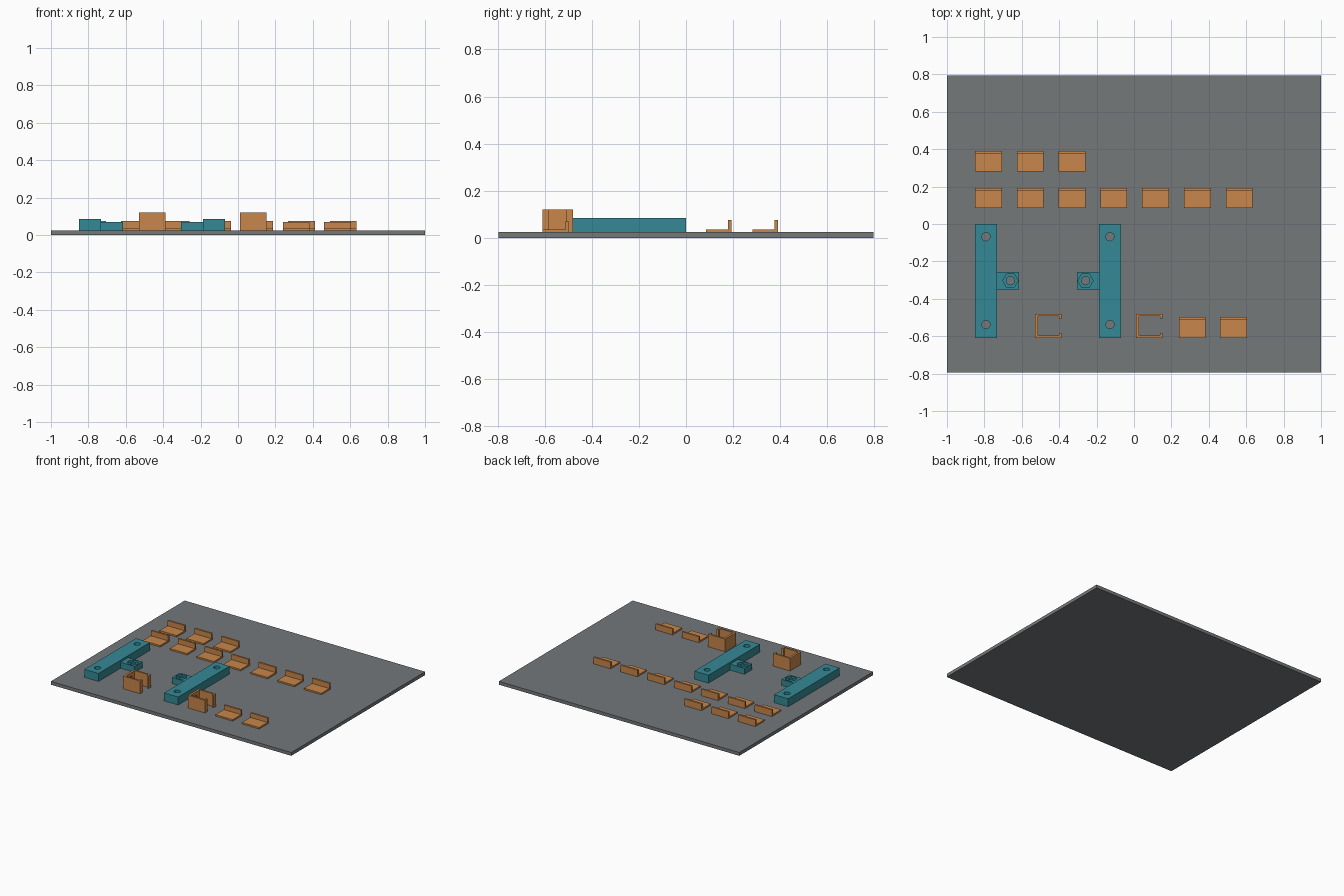
import bpy, bmesh, math
from mathutils import Matrix, Vector

if "Cube" in bpy.data.objects:
    bpy.data.objects.remove(bpy.data.objects["Cube"])


def material(name, rgb):
    m = bpy.data.materials.new(name)
    m.diffuse_color = (*rgb, 1)
    m.use_nodes = True
    m.node_tree.nodes["Principled BSDF"].inputs["Base Color"].default_value = m.diffuse_color
    return m


GREY = material("plate grey", (0.175, 0.188, 0.195))
TEAL = material("teal", (0.034, 0.25, 0.30))
ORANGE = material("orange", (0.58, 0.24, 0.07))
BASE = 0.025  # top of the plate


def finish(name, bm, mat):
    bmesh.ops.recalc_face_normals(bm, faces=bm.faces)
    me = bpy.data.meshes.new(name)
    bm.to_mesh(me)
    bm.free()
    ob = bpy.data.objects.new(name, me)
    bpy.context.collection.objects.link(ob)
    if mat:
        me.materials.append(mat)
    return ob


def prism(name, outline, axes, lo, hi, mat):
    """Extrude a 2D outline along the remaining axis from lo to hi."""
    bm = bmesh.new()
    third = 3 - sum(axes)
    verts = []
    for p in outline:
        v = [0, 0, 0]
        v[axes[0]], v[axes[1]], v[third] = p[0], p[1], lo
        verts.append(bm.verts.new(v))
    face = bm.faces.new(verts)
    new = bmesh.ops.extrude_face_region(bm, geom=[face])["geom"]
    step = Vector((0, 0, 0))
    step[third] = hi - lo
    bmesh.ops.translate(bm, vec=step, verts=[g for g in new if isinstance(g, bmesh.types.BMVert)])
    return finish(name, bm, mat)


def box(name, x0, x1, y0, y1, z0, z1, mat):
    return prism(name, [(x0, y0), (x1, y0), (x1, y1), (x0, y1)], (0, 1), z0, z1, mat)


def cut(ob, center, radius, depth, sides=24, axis="Z"):
    """Drill a round or hexagonal hole, then discard the drill."""
    bm = bmesh.new()
    rot = Matrix.Rotation(math.pi / 2, 4, "Y") if axis == "X" else Matrix.Rotation(math.pi / 2, 4, "Z")
    bmesh.ops.create_cone(bm, cap_ends=True, segments=sides, radius1=radius, radius2=radius,
                          depth=depth, matrix=Matrix.Translation(center) @ rot)
    drill = finish("drill", bm, None)
    drill.hide_render = True
    mod = ob.modifiers.new("hole", "BOOLEAN")
    mod.operation, mod.solver, mod.object = "DIFFERENCE", "EXACT", drill
    bpy.context.view_layer.objects.active = ob
    bpy.ops.object.modifier_apply(modifier=mod.name)
    bpy.data.objects.remove(drill)


# Ground plate
box("base_plate", -1, 1, -0.795, 0.795, 0, BASE, GREY)

# Two drilled bars, each with a side tab holding a hexagonal nut pocket
for side, x0, out in (("left", -0.85, 1), ("right", -0.187, -1)):
    x1 = x0 + 0.117
    bar = box(side + "_bar", x0, x1, -0.61, 0, BASE, 0.085, TEAL)
    for y in (-0.068, -0.538):
        cut(bar, (x0 + 0.0585, y, 0.06), 0.022, 0.2)
    edge = x1 if out > 0 else x0
    a, b = sorted((edge, edge + out * 0.118))
    tab = box(side + "_tab", a, b, -0.35, -0.257, BASE, 0.07, TEAL)
    hub = edge + out * 0.072
    cut(tab, (hub, -0.303, 0.06), 0.022, 0.2)
    cut(tab, (hub, -0.303, 0.08), 0.041, 0.05, 6)

# C-shaped clips with inward lips and a shallow round seat in the back wall
C = [(0, 0), (0.143, 0), (0.143, 0.028), (0.128, 0.028), (0.128, 0.013), (0.016, 0.013),
     (0.016, 0.117), (0.128, 0.117), (0.128, 0.102), (0.143, 0.102), (0.143, 0.13), (0, 0.13)]
for i, x in enumerate((-0.53, 0.01)):
    clip = prism(f"c_clip_{i + 1}", [(x + px, -0.61 + py) for px, py in C], (0, 1), BASE, 0.12, ORANGE)
    cut(clip, (x + 0.02, -0.545, 0.0725), 0.023, 0.02, axis="X")

# L-shaped brackets in three rows: x starts, front y, depth, height
ROWS = (([-0.85 + 0.2235 * i for i in range(3)], 0.282, 0.108, 0.075),
        ([-0.85 + 0.2235 * i for i in range(7)], 0.085, 0.108, 0.075),
        ([0.24, 0.46], -0.61, 0.113, 0.07))
for r, (starts, y, d, top) in enumerate(ROWS):
    t = 0.014
    L = [(y, BASE), (y + d, BASE), (y + d, top), (y + d - t, top), (y + d - t, 0.036), (y, 0.036)]
    for i, x in enumerate(starts):
        prism(f"l_bracket_{r + 1}_{i + 1}", L, (1, 2), x, x + 0.143, ORANGE)
